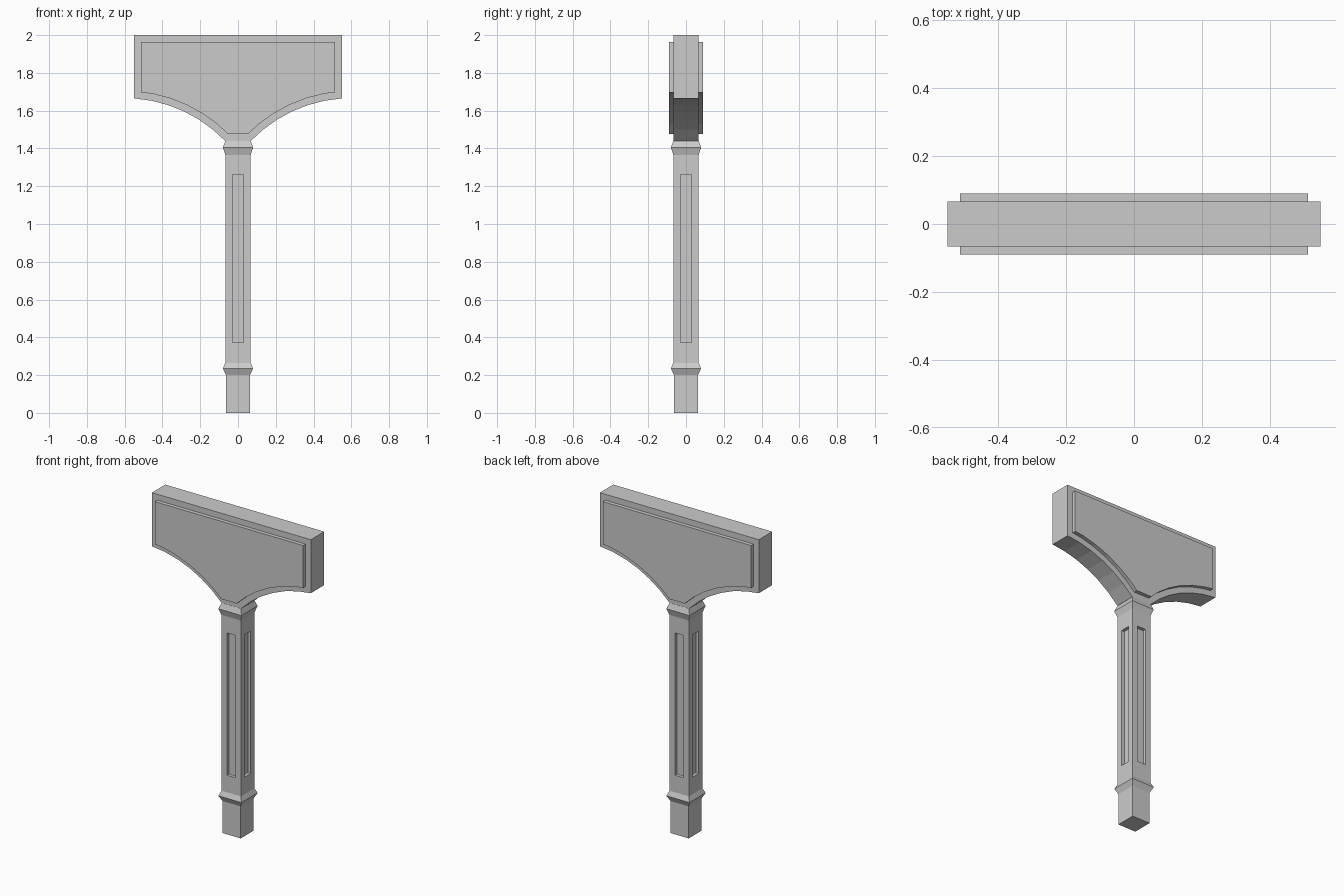
import bpy, bmesh, math
from mathutils import Vector

if "Cube" in bpy.data.objects:
    bpy.data.objects.remove(bpy.data.objects["Cube"])


def finish(bm, name):
    bmesh.ops.recalc_face_normals(bm, faces=bm.faces)
    me = bpy.data.meshes.new(name)
    bm.to_mesh(me)
    bm.free()
    ob = bpy.data.objects.new(name, me)
    bpy.context.collection.objects.link(ob)
    return ob


def push(bm, faces, depth):
    """Extrude each face along its own normal."""
    for f in bmesh.ops.extrude_discrete_faces(bm, faces=faces)["faces"]:
        n = f.normal.copy()
        bmesh.ops.translate(bm, verts=f.verts, vec=n * depth)


# Square post: stacked (height, half width) rings with two mouldings
bm = bmesh.new()
profile = [(0, .063), (.2, .063), (.235, .08), (.265, .067),
           (1.365, .067), (1.405, .08), (1.44, .067)]
rings = [[bm.verts.new((sx * w, sy * w, z)) for sx, sy in
          ((-1, -1), (1, -1), (1, 1), (-1, 1))] for z, w in profile]
for lo, hi in zip(rings, rings[1:]):
    for i in range(4):
        j = (i + 1) % 4
        bm.faces.new((lo[i], lo[j], hi[j], hi[i]))
bm.faces.new(rings[0][::-1])
bm.faces.new(rings[-1])
bm.normal_update()

# Long recessed panel on each side of the shaft
shaft = [f for f in bm.faces if f.calc_area() > .1]
bmesh.ops.inset_individual(bm, faces=shaft, thickness=.037, use_even_offset=True)
for f in shaft:
    for v in f.verts:
        v.co.z = .372 if v.co.z < .8 else 1.262
bm.normal_update()
push(bm, shaft, -.02)
finish(bm, "post")

# Head: board with concave arcs sweeping from the post to the ends
STEPS = 6
a, b = Vector((.068, 1.44)), Vector((.55, 1.665))
chord = b - a
half = math.radians(21)
radius = chord.length / (2 * math.sin(half))
perp = Vector((chord.y, -chord.x)).normalized()
centre = (a + b) / 2 + perp * radius * math.cos(half)
start = math.atan2(a.y - centre.y, a.x - centre.x)
right = []
for i in range(STEPS + 1):
    t = start - 2 * half * i / STEPS
    right.append((centre.x + radius * math.cos(t), centre.y + radius * math.sin(t)))
right.append((.55, 2.0))
outline = right + [(-x, z) for x, z in reversed(right)]

bm = bmesh.new()
front = [bm.verts.new((x, -.066, z)) for x, z in outline]
back = [bm.verts.new((x, .066, z)) for x, z in outline]
n = len(outline)
faces = [bm.faces.new(front), bm.faces.new(back[::-1])]
for i in range(n):
    j = (i + 1) % n
    bm.faces.new((front[j], front[i], back[i], back[j]))
bmesh.ops.recalc_face_normals(bm, faces=bm.faces)

# Raised panel on the front and back of the head
bmesh.ops.inset_individual(bm, faces=faces, thickness=.037, use_even_offset=True)
bm.normal_update()
push(bm, faces, .024)
finish(bm, "head")
